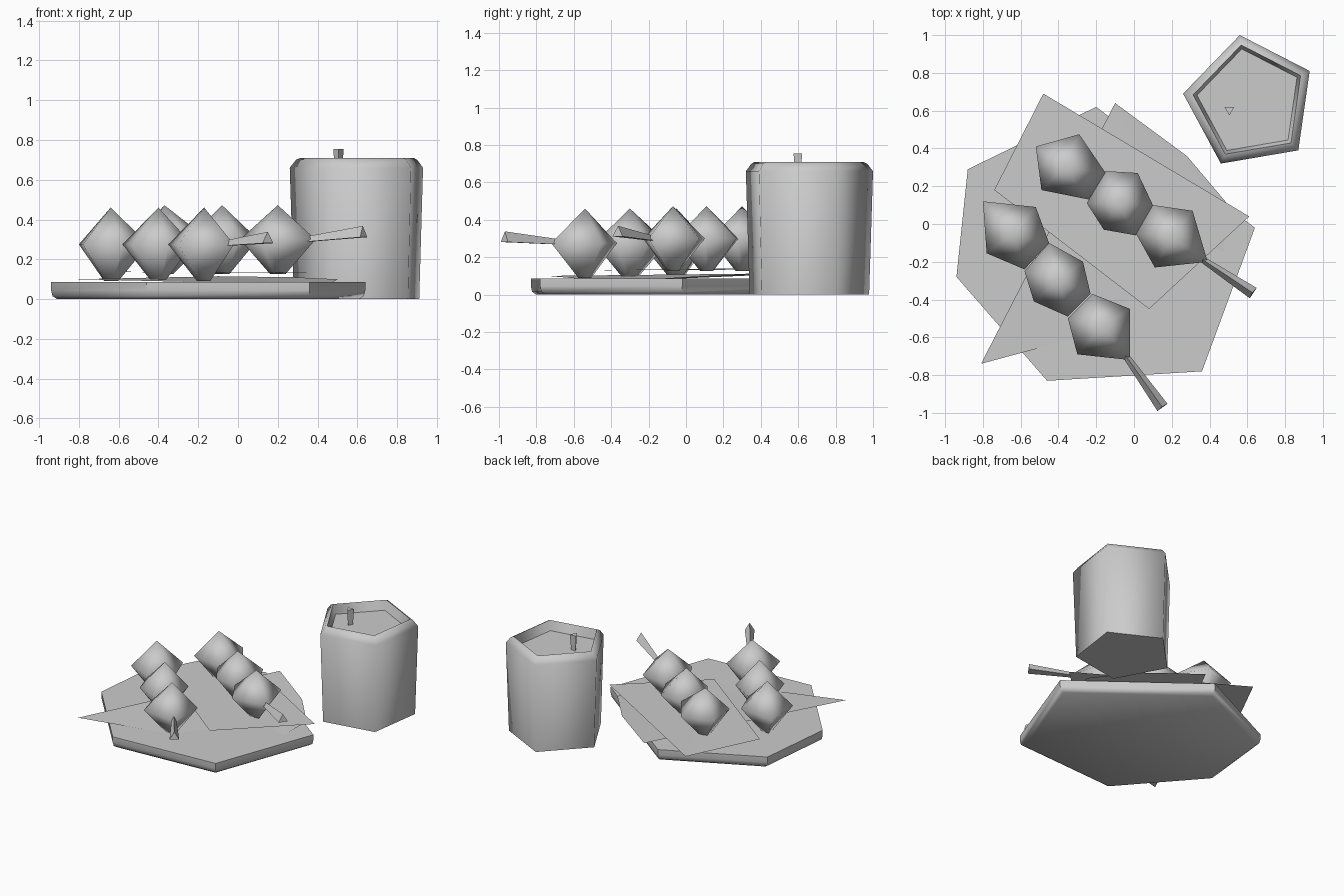
import bpy
import bmesh
from mathutils import Vector

default_cube = bpy.data.objects.get("Cube")
if default_cube:
    bpy.data.objects.remove(default_cube, do_unlink=True)

# One plain grey for everything
grey = bpy.data.materials.new("plain_grey")
grey.use_nodes = True
grey.diffuse_color = (0.6, 0.6, 0.6, 1)
grey.node_tree.nodes["Principled BSDF"].inputs["Base Color"].default_value = grey.diffuse_color


def finish(name, bm, smooth_angle=None):
    """Turn a bmesh into a named object, flat or smooth up to an angle."""
    bmesh.ops.recalc_face_normals(bm, faces=bm.faces)
    mesh = bpy.data.meshes.new(name)
    bm.to_mesh(mesh)
    bm.free()
    mesh.materials.append(grey)
    obj = bpy.data.objects.new(name, mesh)
    bpy.context.collection.objects.link(obj)
    if smooth_angle:
        bpy.ops.object.select_all(action="DESELECT")
        obj.select_set(True)
        bpy.context.view_layer.objects.active = obj
        bpy.ops.object.shade_smooth_by_angle(angle=smooth_angle)
    return obj


def bridge(bm, lower, upper):
    """Join two vertex rings of the same size with quads."""
    count = len(lower)
    for i in range(count):
        j = (i + 1) % count
        bm.faces.new((lower[i], lower[j], upper[j], upper[i]))


def stacked_outline(name, outline, centre, profile, smooth_angle=None):
    """Loft an outline through (scale, height) steps and cap both ends."""
    bm = bmesh.new()
    centre = Vector(centre)
    rings = []
    for scale, height in profile:
        flat = [centre + (Vector(p) - centre) * scale for p in outline]
        rings.append([bm.verts.new((p.x, p.y, height)) for p in flat])
    for lower, upper in zip(rings, rings[1:]):
        bridge(bm, lower, upper)
    bm.faces.new(rings[0])
    bm.faces.new(rings[-1])
    return finish(name, bm, smooth_angle)


def sheet(name, corners):
    """A thin paper sheet as a fan around its first corner."""
    bm = bmesh.new()
    verts = [bm.verts.new(c) for c in corners]
    for a, b in zip(verts[1:], verts[2:]):
        bm.faces.new((verts[0], a, b))
    return finish(name, bm)


def dumpling(name, outline, apex, base, middle, top):
    """A faceted ball: widest outline, a peak and a small flat base."""
    bm = bmesh.new()
    centre = Vector(apex)
    ring = [bm.verts.new((x, y, middle)) for x, y in outline]
    foot_points = [centre + (Vector(p) - centre) * 0.2 for p in outline]
    foot = [bm.verts.new((p.x, p.y, base)) for p in foot_points]
    peak = bm.verts.new((centre.x, centre.y, top))
    bridge(bm, foot, ring)
    bm.faces.new(foot)
    for a, b in zip(ring, ring[1:] + ring[:1]):
        bm.faces.new((a, b, peak))
    return finish(name, bm, 3.1)


def stick(name, start, end, start_radius, end_radius):
    """A three-sided stick that widens towards its end."""
    start, end = Vector(start), Vector(end)
    bm = bmesh.new()
    bmesh.ops.create_cone(bm, cap_ends=True, segments=3, radius1=start_radius,
                          radius2=end_radius, depth=(end - start).length)
    turn = (end - start).to_track_quat("Z", "Y").to_matrix()
    bmesh.ops.rotate(bm, verts=bm.verts, matrix=turn)
    bmesh.ops.translate(bm, verts=bm.verts, vec=(start + end) / 2)
    return finish(name, bm)


# Six-sided serving plate
plate_outline = [(-0.2, 0.62), (-0.88, 0.29), (-0.94, -0.28),
                 (-0.46, -0.83), (0.36, -0.78), (0.64, -0.02)]
stacked_outline("plate", plate_outline, (-0.15, -0.1),
                [(0.96, 0), (0.99, 0.015), (1, 0.045), (1, 0.085)], 0.9)

# Two paper sheets, the lower one dipping into the plate at the front
sheet("upper_sheet", [(-0.48, 0.69, 0.135), (-0.74, 0.18, 0.14),
                      (0.08, -0.45, 0.13), (0.61, 0.04, 0.135)])
sheet("lower_sheet", [(-0.1, 0.64, 0.115), (-0.81, -0.74, 0.1),
                      (0.45, -0.4, 0.07), (0.5, 0.1, 0.1), (0.28, 0.36, 0.11)])

# Five-sided cup with a chamfered rim and a recessed drink surface
cup_outline = [(0.56, 1), (0.26, 0.69), (0.46, 0.32), (0.87, 0.39), (0.93, 0.81)]
stacked_outline("cup", cup_outline, (0.61, 0.65),
                [(0.94, 0), (1, 0.66), (0.91, 0.7), (0.85, 0.71), (0.79, 0.64)], 1.3)
stick("cup_straw", (0.505, 0.605, 0.6), (0.505, 0.605, 0.755), 0.018, 0.03)

# Dumplings: outline and peak position, for each skewer from far end to handle
back_row = [
    ([(-0.52, 0.41), (-0.29, 0.475), (-0.15, 0.27), (-0.24, 0.13), (-0.49, 0.18)], (-0.37, 0.3)),
    ([(-0.15, 0.28), (0.02, 0.27), (0.1, 0.1), (0.01, -0.06), (-0.16, -0.03), (-0.25, 0.11)], (-0.08, 0.11)),
    ([(0.01, -0.05), (0.1, 0.1), (0.31, 0.07), (0.39, -0.2), (0.11, -0.23)], (0.2, -0.07)),
]
front_row = [
    ([(-0.8, 0.12), (-0.52, 0.09), (-0.45, -0.1), (-0.58, -0.24), (-0.78, -0.155)], (-0.64, -0.05)),
    ([(-0.58, -0.25), (-0.45, -0.1), (-0.27, -0.2), (-0.23, -0.37), (-0.35, -0.49), (-0.53, -0.41)], (-0.4, -0.3)),
    ([(-0.35, -0.5), (-0.22, -0.37), (-0.02, -0.45), (-0.02, -0.72), (-0.3, -0.69)], (-0.17, -0.54)),
]
for row_name, row, base, middle, top in (("back", back_row, 0.125, 0.3, 0.472),
                                         ("front", front_row, 0.09, 0.275, 0.46)):
    for place, (outline, apex) in zip(("far", "middle", "near"), row):
        dumpling(f"{row_name}_{place}_dumpling", outline, apex, base, middle, top)

# Skewer handles
stick("back_skewer", (0.2, -0.08, 0.28), (0.63, -0.365, 0.33), 0.008, 0.038)
stick("front_skewer", (-0.17, -0.52, 0.265), (0.15, -0.97, 0.3), 0.008, 0.038)
